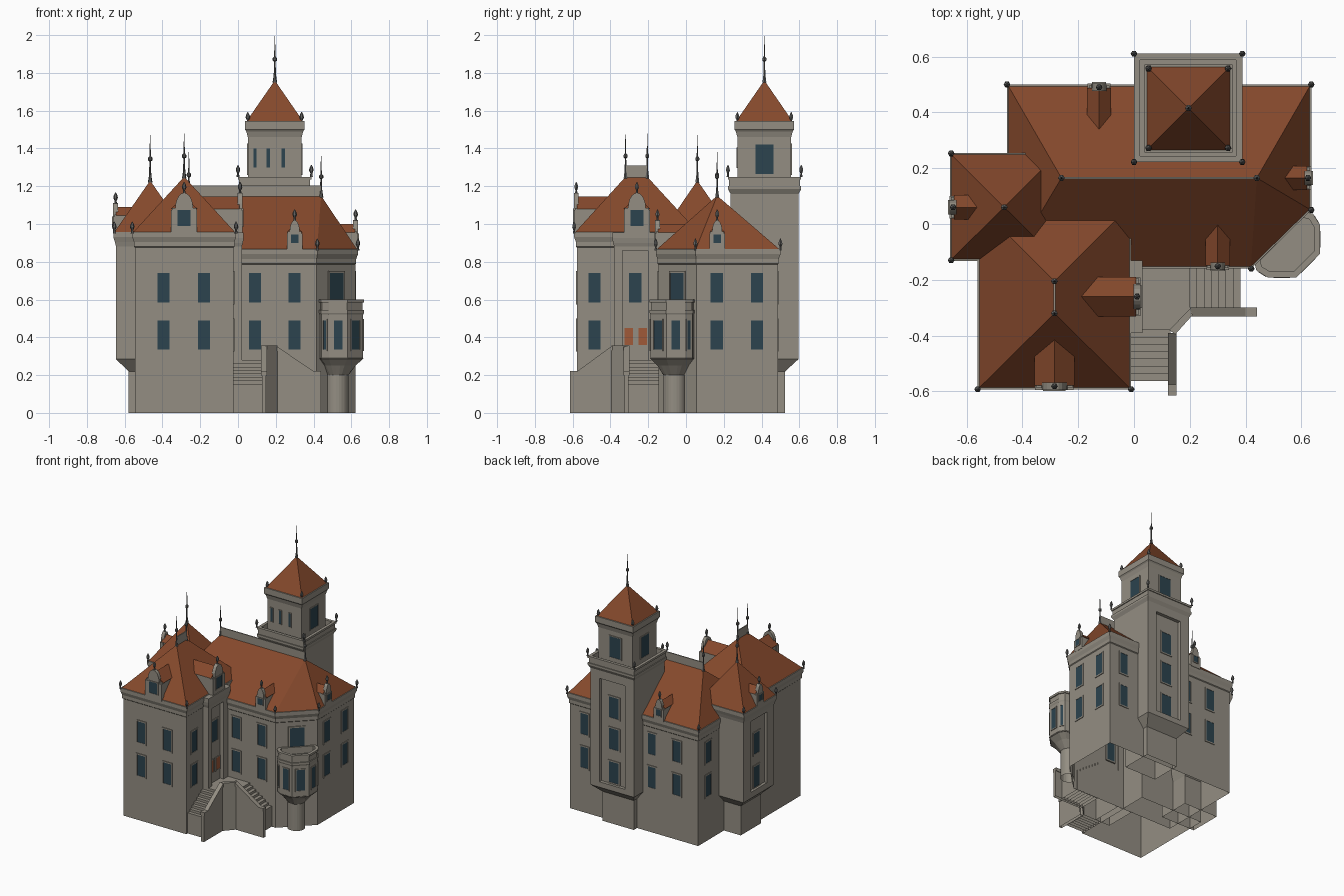
import bpy, bmesh, math
from mathutils import Matrix, Vector

if "Cube" in bpy.data.objects:
    bpy.data.objects.remove(bpy.data.objects["Cube"])


def mat(name, c):
    m = bpy.data.materials.new(name)
    m.diffuse_color = (*c, 1)
    m.use_nodes = True
    m.node_tree.nodes["Principled BSDF"].inputs["Base Color"].default_value = m.diffuse_color
    return m


WALL = mat("stone", (0.294, 0.27, 0.226))
ROOF = mat("roof_tile", (0.235, 0.066, 0.025))
GLASS = mat("window_glass", (0.025, 0.056, 0.077))
METAL = mat("dark_metal", (0.12, 0.12, 0.117))
DOOR = mat("door_wood", (0.35, 0.1, 0.04))
I = Matrix.Identity(4)


def finish(name, bm, *mats):
    bmesh.ops.recalc_face_normals(bm, faces=bm.faces)
    me = bpy.data.meshes.new(name)
    bm.to_mesh(me)
    bm.free()
    for m in mats:
        me.materials.append(m)
    ob = bpy.data.objects.new(name, me)
    bpy.context.collection.objects.link(ob)
    return ob


def loft(bm, rings, M=I, mi=0):
    vs = [[bm.verts.new(M @ Vector(p)) for p in r] for r in rings]
    n = len(vs[0])
    fs = [bm.faces.new(vs[0]), bm.faces.new(vs[-1])]
    for a, b in zip(vs, vs[1:]):
        fs += [bm.faces.new((a[i], a[(i + 1) % n], b[(i + 1) % n], b[i])) for i in range(n)]
    for f in fs:
        f.material_index = mi


def prism(bm, prof, y0, y1, M=I, mi=0):  # (x, z) profile pushed along y
    loft(bm, [[(x, y, z) for x, z in prof] for y in (y0, y1)], M, mi)


def box(bm, x0, x1, y0, y1, z0, z1, M=I, mi=0):
    prism(bm, [(x0, z0), (x1, z0), (x1, z1), (x0, z1)], y0, y1, M, mi)


def rect(x0, x1, y0, y1):
    return [(x0, y0), (x1, y0), (x1, y1), (x0, y1)]


def offset(poly, d, z):  # mitred offset of a counter-clockwise outline
    out = []
    for i, p in enumerate(poly):
        p, a, b = Vector(p), Vector(poly[i - 1]), Vector(poly[(i + 1) % len(poly)])
        e, f = (p - a).normalized(), (b - p).normalized()
        n, m = Vector((e.y, -e.x)), Vector((f.y, -f.x))
        q = p + (n + m) * (d / (1 + n.dot(m)))
        out.append((q.x, q.y, z))
    return out


def solid(name, poly, steps, m=WALL):
    bm = bmesh.new()
    loft(bm, [offset(poly, d, z) for z, d in steps])
    return finish(name, bm, m)


def facing(x, y, deg):  # local -y points outward; 0 front, 90 right, 180 back
    return Matrix.Translation((x, y, 0)) @ Matrix.Rotation(math.radians(deg), 4, 'Z')


def window(x, y, deg, w=.064, z0=.335, z1=.49, b=.01, m=GLASS, name="window"):
    bm, M, h = bmesh.new(), facing(x, y, deg), w / 2
    box(bm, -h, h, -.003, .01, z0, z1, M, 1)
    for s in (-1, 1):
        box(bm, s * h, s * (h + b), -.005, .01, z0 - b, z1 + b, M)
    for z in (z0 - b, z1):
        box(bm, -h, h, -.005, .01, z, z + b, M)
    finish(name, bm, WALL, m)


def pair(x, y, deg, **k):  # upper and lower floor
    for z in (.335, .585):
        window(x, y, deg, z0=z, z1=z + .155, **k)


def hip_roof(name, eave, z, ridge, faces):
    bm = bmesh.new()
    v = [bm.verts.new((p[0], p[1], z)) for p in eave] + [bm.verts.new(p) for p in ridge]
    bm.faces.new(v[:len(eave)])
    for f in faces:
        bm.faces.new([v[i] for i in f])
    finish(name, bm, ROOF)


def recess(ob, x0, x1, y0, y1, z0, z1):  # sunk panel, cut at once
    bm = bmesh.new()
    box(bm, x0, x1, y0, y1, z0, z1)
    c = finish(ob.name + "_cutter", bm)
    md = ob.modifiers.new("recess", 'BOOLEAN')
    md.operation, md.object, md.solver = 'DIFFERENCE', c, 'EXACT'
    dg = bpy.context.evaluated_depsgraph_get()
    me = bpy.data.meshes.new_from_object(ob.evaluated_get(dg))
    ob.modifiers.clear()
    ob.data = me
    bpy.data.objects.remove(c)


fin = bmesh.new()


def finial(x, y, z, h=0):
    prof = [(.008, 0), (.005, .018), (.012, .033), (.01, .046), (.002, .062)]
    if h:
        prof = [(.012, -.01), (.006, .03), (.004, .42 * h), (.012, .45 * h),
                (.012, .5 * h), (.004, .54 * h), (.001, h)]
    loft(fin, [[(x + r * math.cos(t * math.pi / 3), y + r * math.sin(t * math.pi / 3), z + dz)
                for t in range(6)] for r, dz in prof])


def dormer(x, y, deg, w, z0, ze, zr, depth, gh):
    M, bm = facing(x, y, deg), bmesh.new()
    box(bm, -w, w, .0, depth, z0, ze, M)
    prism(bm, [(-w - .006, ze - .005), (w + .006, ze - .005), (0, zr)], .01, depth, M, 1)
    r = w * .72  # round-topped gable plate with shoulders
    arch = [(r * math.cos(t * math.pi / 10), ze + (zr + .02 - ze) * math.sin(t * math.pi / 10))
            for t in range(11)]
    prism(bm, [(-w - .004, z0), (w + .004, z0), (w + .004, ze - .01), (r, ze - .01)]
          + arch + [(-r, ze - .01), (-w - .004, ze - .01)], -.006, .02, M)
    finish("dormer", bm, WALL, ROOF)
    p = M @ Vector((0, -.006, 0))
    window(p.x, p.y, deg, w * 1.05, z0 + .04, z0 + .04 + gh, .006, name="dormer_window")
    q = M @ Vector((0, .007, 0))
    finial(q.x, q.y, zr + .015)


def body(name, poly, z):
    return solid(name, poly, [(0, -.014), (z - .075, -.014), (z - .07, -.009), (z - .045, -.009),
                              (z - .02, 0), (z + .008, 0), (z + .008, -.012)])


# Main block and hipped roof with a cut corner
MAIN = [(-.455, -.16), (.42, -.16), (.635, .05), (.635, .5), (-.455, .5)]
body("main_block", MAIN, .86)
hip_roof("main_roof", offset(MAIN, -.004, 0), .865, [(-.26, .165, 1.15), (.44, .165, 1.15)],
         [(0, 1, 6, 5), (1, 2, 6), (2, 3, 6), (3, 4, 5, 6), (4, 0, 5)])
# Front wing
WING = rect(-.56, -.01, -.592, .07)
body("front_wing", WING, .95)
hip_roof("front_wing_roof", rect(-.556, -.014, -.588, .066), .955,
         [(-.285, -.32, 1.25), (-.285, -.205, 1.25)], [(0, 1, 4), (1, 2, 5, 4), (2, 3, 5), (3, 0, 4, 5)])
# Left pavilion, corbelled out over a narrower foot
PAV = rect(-.66, -.27, -.132, .255)
bm = bmesh.new()
foot = rect(-.58, -.3, -.06, .18)
loft(bm, [offset(foot, 0, 0), offset(foot, 0, .22)]
     + [offset(PAV, d, z) for z, d in ((.285, -.014), (.88, -.014), (.905, -.008), (.93, 0), (.958, 0), (.958, -.012))])
pav = finish("left_pavilion", bm, WALL)
recess(pav, -.7, -.624, -.035, .155, .33, .86)
hip_roof("pavilion_roof", rect(-.656, -.274, -.128, .251), .955, [(-.465, .06, 1.23)],
         [(0, 1, 4), (1, 2, 4), (2, 3, 4), (3, 0, 4)])
# Tower shaft with corbel, parapet and upper stage
TOW = rect(0, .388, .222, .61)
bm = bmesh.new()
foot = rect(.065, .325, .3, .525)
loft(bm, [offset(foot, 0, 0), offset(foot, 0, .22)]
     + [offset(TOW, d, z) for z, d in ((.285, -.014), (1.16, -.014), (1.185, 0), (1.2, 0), (1.2, -.006),
                                       (1.235, -.006), (1.235, 0), (1.25, 0), (1.25, -.022), (1.21, -.022))])
tower = finish("tower_shaft", bm, WALL)
recess(tower, .09, .3, .571, .7, .325, 1.1)
TOP = rect(.052, .337, .272, .557)
solid("tower_upper_stage", TOP, [(1.2, 0), (1.46, 0), (1.49, .008), (1.5, .015), (1.545, .015), (1.545, 0)])
hip_roof("tower_roof", rect(.041, .348, .261, .568), 1.538, [(.195, .415, 1.76)],
         [(0, 1, 4), (1, 2, 4), (2, 3, 4), (3, 0, 4)])

# Corner oriel on a round column, with balcony parapet
half = [(.43, -.125), (.44, -.165), (.48, -.19), (.58, -.19)]
ORI = half + [(.475 - y, .475 - x) for x, y in reversed(half)]
solid("oriel", ORI, [(.285, -.002), (.52, -.002), (.53, .002), (.545, .002), (.545, -.005), (.585, -.005),
                     (.585, .002), (.6, .002), (.6, -.02), (.55, -.02)])
bm = bmesh.new()
c = Vector((.525, -.06))
fine = [Vector(a).lerp(Vector(b), t / 3) for a, b in zip(ORI, ORI[1:] + ORI[:1]) for t in range(3)]
loft(bm, [[(*(c + (p - c).normalized() * .06), z) for p in fine] for z in (0, .2)]
     + [[(*(c + (p - c) * .7), .25) for p in fine], [(*p, .29) for p in fine]])
finish("oriel_column", bm, WALL)
for x, y, d, w in ((.53, -.188, 0, .045), (.663, -.055, 90, .045), (.621, -.146, 45, .06),
                   (.461, -.1765, -32, .018), (.651, .014, 122, .018)):
    window(x, y, d, w, .335, .49, .007, name="oriel_window")
window(.52, -.045, 45, .1, .58, .74, name="balcony_door")

# Entrance bay with recess, door and window
bay = solid("entrance_bay", rect(-.1, .02, -.38, -.14),
            [(0, 0), (.88, 0), (.9, .006), (.925, .01), (.955, .01)])
recess(bay, -.008, .1, -.335, -.2, .27, .86)
window(-.008, -.2675, 90, .066, .585, .74)
for y in (-.303, -.229):
    window(-.008, y, 90, .046, .36, .45, .007, DOOR, "entrance_door")

# Windows in the main walls
for x in (-.395, -.18):
    pair(x, -.578, 0)
for x in (.09, .3):
    pair(x, -.146, 0)
for y in (.163, .375):
    pair(.621, y, 90)
pair(-.024, -.485, 90)
for x in (.5, -.06, -.265):
    pair(x, .486, 180)
pair(-.441, .37, -90)
pair(-.624, .06, -90)
pair(.195, .571, 180, w=.08)
window(.195, .571, 180, .08, .82, .975)
for x, y, d in ((.195, .272, 0), (.337, .415, 90), (.195, .557, 180), (.052, .415, -90)):
    if d:
        window(x, y, d, .094, 1.265, 1.42, .006, name="tower_window")
    else:
        for k in (-.105, -.035, .045):
            window(x + k, y, d, .018, 1.3, 1.4, .004, name="tower_slit")

# Dormers
dormer(-.285, -.588, 0, .065, .95, 1.085, 1.145, .2, .085)
dormer(.018, -.26, 90, .065, .95, 1.085, 1.145, .22, .085)
dormer(.3, -.158, 0, .037, .86, .96, 1.0, .16, .045)
dormer(-.125, .497, 180, .037, .86, .96, 1.0, .16, .045)
dormer(.63, .165, 90, .037, .86, .96, 1.0, .1, .045)
dormer(-.655, .06, -90, .037, .95, 1.05, 1.09, .1, .045)

# Ridge cresting
bm = bmesh.new()
box(bm, -.289, -.281, -.32, -.205, 1.23, 1.31)
box(bm, -.26, .44, .161, .169, 1.13, 1.205)
finish("ridge_cresting", bm, WALL)

# Finials
for x, y, z, h in ((-.285, -.32, 1.25, .23), (-.285, -.205, 1.25, .23), (-.465, .06, 1.23, .24),
                   (-.26, .165, 1.15, .23), (.44, .165, 1.15, .21), (.195, .415, 1.76, .235)):
    finial(x, y, z, h)
for poly, z in ((MAIN[1:], .86), (WING[:2], .95), (TOW, 1.25), (TOP, 1.53)):
    for x, y in poly:
        finial(x, y, z)
for y in (-.13, .253):
    finial(-.655, y, .95)
finish("finials", fin, METAL)

# Entrance landing with two stair flights and parapets
bm = bmesh.new()
loft(bm, [[(x, y, z) for x, y in ((-.03, -.14), (.2, -.14), (.2, -.31), (.13, -.38), (-.03, -.38))]
          for z in (0, .28)])
for i in range(7):
    z = .28 - .018 * (i + 1)
    box(bm, -.03, .13, -.38 - .026 * (i + 1), -.38 - .026 * i, 0, z)
    box(bm, .2 + .026 * i, .2 + .026 * (i + 1), -.31, -.14, 0, z)
finish("entrance_stairs", bm, WALL)
bm = bmesh.new()
R = facing(0, 0, 90)
for e, z0, dz in ((0, 0, 0), (.005, -.018, .006)):  # wall, then a wider coping
    for M, s, a, b, y0, y1 in ((R, 1, -.615, -.39, -.148, -.126), (I, -1, .44, .2, -.326, -.304)):
        k = a + s * .04
        top = [(a, .215), (k, .215), (b, .35)]
        low = [(x, z + z0 if z0 else 0) for x, z in reversed(top)]
        prism(bm, [(x, z + dz) for x, z in top] + low, y0 - e, y1 + e, M)
loft(bm, [[(x, y, z) for x, y in ((.148, -.395), (.21, -.326), (.2, -.304), (.126, -.38))]
          for z in (0, .356)])
finish("stair_parapets", bm, WALL)

# The shells are open underneath
for ob in bpy.context.collection.objects:
    bm = bmesh.new()
    bm.from_mesh(ob.data)
    ground = [f for f in bm.faces if all(v.co.z < 1e-4 for v in f.verts)]
    bmesh.ops.delete(bm, geom=ground, context='FACES')
    bm.to_mesh(ob.data)
    bm.free()
